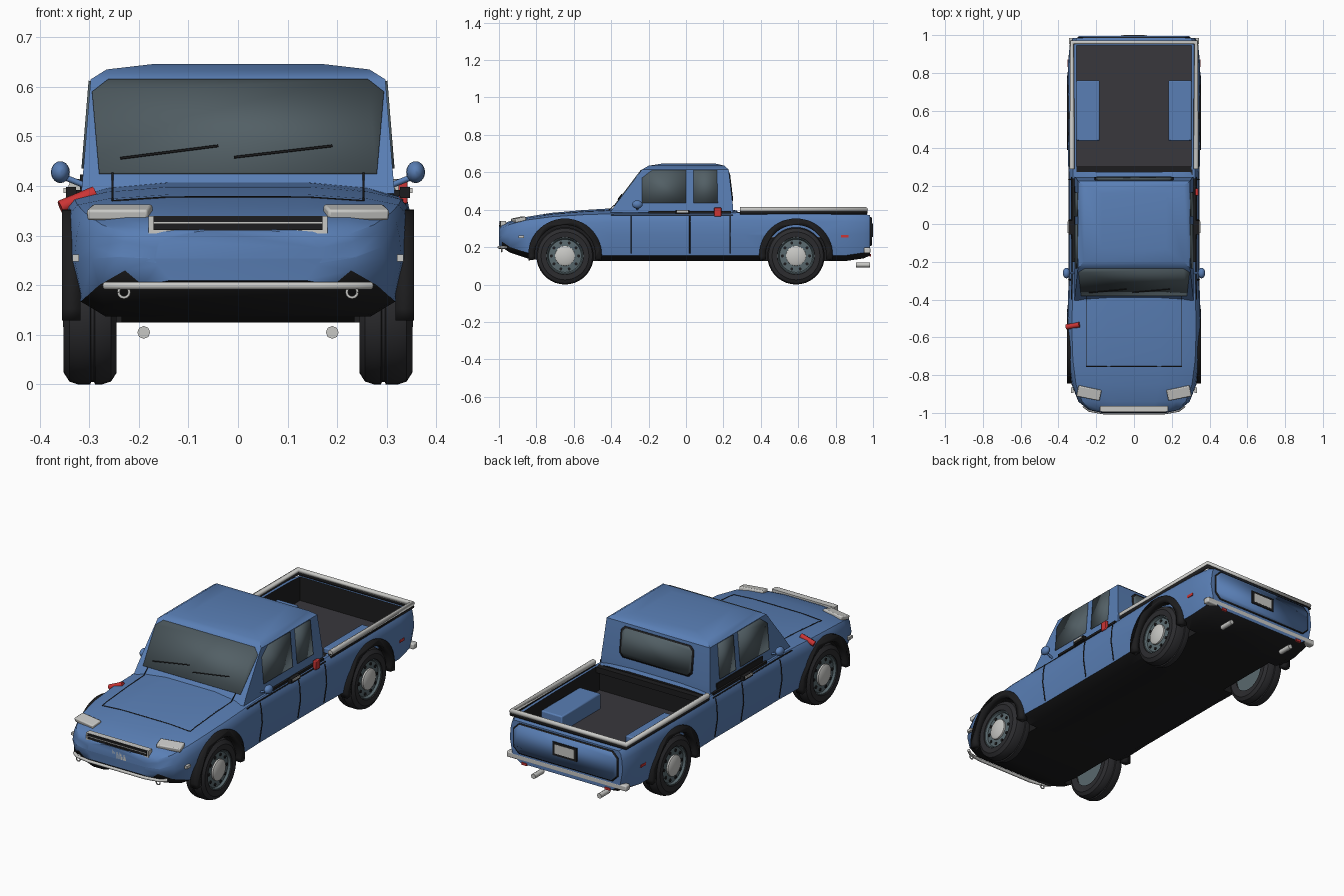
import bpy, bmesh, math
from mathutils import Vector, Matrix
from mathutils.bvhtree import BVHTree

if "Cube" in bpy.data.objects:
    bpy.data.objects.remove(bpy.data.objects["Cube"])


def material(name, r, g, b):
    m = bpy.data.materials.new(name)
    m.use_nodes = True
    m.diffuse_color = (r, g, b, 1)
    node = next(n for n in m.node_tree.nodes if n.type == 'BSDF_PRINCIPLED')
    node.inputs["Base Color"].default_value = (r, g, b, 1)
    return m


BLUE = material("blue paint", .1, .21, .46)
BLACK = material("black trim", .012, .012, .013)
FLOOR = material("bed liner", .04, .038, .045)
GLASS = material("tinted glass", .085, .115, .13)
CHROME = material("pale metal", .58, .58, .56)
RED = material("red", .6, .035, .035)
RIM = material("rim grey", .1, .14, .155)
TYRE = material("tyre rubber", .025, .025, .028)


def finish(name, bm, mats, mirror=False, solid=0, bevel=0):
    bmesh.ops.recalc_face_normals(bm, faces=bm.faces)
    me = bpy.data.meshes.new(name)
    bm.to_mesh(me)
    bm.free()
    ob = bpy.data.objects.new(name, me)
    bpy.context.collection.objects.link(ob)
    for m in mats if isinstance(mats, list) else [mats]:
        me.materials.append(m)
    if solid:
        s = ob.modifiers.new("thickness", 'SOLIDIFY')
        s.thickness, s.offset = solid, 0
    if bevel:
        b = ob.modifiers.new("bevel", 'BEVEL')
        b.width, b.segments = bevel, 2
    if mirror:
        ob.modifiers.new("mirror", 'MIRROR')
    return ob


def box(name, centre, size, mat, mirror=False, turn=(0, 0), bevel=0):
    bm = bmesh.new()
    m = (Matrix.Translation(centre) @ Matrix.Rotation(turn[1], 4, 'Z')
         @ Matrix.Rotation(turn[0], 4, 'X') @ Matrix.Diagonal((*size, 1)))
    bmesh.ops.create_cube(bm, size=1, matrix=m)
    return finish(name, bm, mat, mirror, bevel=bevel)


def plate(name, pts, mat, mirror=False, thick=.008):
    bm = bmesh.new()
    bm.faces.new([bm.verts.new(p) for p in pts])
    return finish(name, bm, mat, mirror, solid=thick)


def tube(name, paths, r, mat):
    cu = bpy.data.curves.new(name, 'CURVE')
    cu.dimensions, cu.bevel_depth, cu.bevel_resolution = '3D', r, 2
    cu.use_fill_caps = True
    for path in paths:
        sp = cu.splines.new('POLY')
        sp.points.add(len(path) - 1)
        for p, c in zip(sp.points, path):
            p.co = (*c, 1)
    cu.materials.append(mat)
    ob = bpy.data.objects.new(name, cu)
    bpy.context.collection.objects.link(ob)


def both(path):
    return [path, [(-p[0], p[1], p[2]) for p in path]]


def lathe(name, profile, y, z, mat):
    # Profile of (x, radius) turned round the axle
    bm = bmesh.new()
    vs = [bm.verts.new((x, y, z + r)) for x, r in profile]
    es = [bm.edges.new(e) for e in zip(vs, vs[1:])]
    bmesh.ops.spin(bm, geom=vs + es, cent=(0, y, z), axis=(1, 0, 0),
                   angle=math.tau, steps=36, use_duplicate=False)
    bmesh.ops.remove_doubles(bm, verts=bm.verts, dist=.0005)
    return finish(name, bm, mat, True)


def loft(rings):
    bm = bmesh.new()
    rows = [[bm.verts.new(p) for p in ring] for ring in rings]
    n = len(rows[0])
    for a, b in zip(rows, rows[1:]):
        for i in range(n):
            bm.faces.new((a[i], a[(i + 1) % n], b[(i + 1) % n], b[i]))
    bm.faces.new(rows[0])
    bm.faces.new(rows[-1])
    bmesh.ops.recalc_face_normals(bm, faces=bm.faces)
    return bm


def section(y, w, b, s, t):
    half = [(.8 * w, b), (.95 * w, b + .03), (w, b * .45 + s * .55), (.985 * w, s - .045),
            (.965 * w, s - .015), (.93 * w, s), (.75 * w, s * .4 + t * .6), (.4 * w, t)]
    return [(x, y, z) for x, z in half] + [(-x, y, z) for x, z in reversed(half)]


# Body shell: stations of y, half width, bottom, shoulder, crown
STATIONS = [(-1, .17, .21, .29, .31), (-.985, .24, .2, .303, .322), (-.94, .295, .17, .322, .34),
            (-.85, .33, .14, .345, .362), (-.72, .348, .125, .362, .383), (-.55, .354, .125, .373, .398),
            (-.4, .35, .125, .378, .407), (-.3, .346, .125, .38, .41), (.25, .346, .125, .383, .4),
            (.3, .348, .125, .385, .388), (.6, .354, .125, .385, .385), (.85, .35, .125, .382, .382),
            (.95, .34, .14, .377, .377), (.985, .325, .155, .37, .37)]
bm = loft([section(*s) for s in STATIONS])
for f in bm.faces:
    f.material_index = 1 if f.normal.z < -.3 else 0
body = finish("body_shell", bm, [BLUE, BLACK])

# Wheel wells and open bed
AXLES, HUB_Z = (-.647, .588), .153
cutters = [box("bed_cutter", (0, .61, .5), (.61, .67, .5), [BLUE, BLACK])]
for side in (-1, 1):
    for y in AXLES:
        bm = bmesh.new()
        m = Matrix.Translation((side * .335, y, HUB_Z)) @ Matrix.Rotation(math.pi / 2, 4, 'Y')
        bmesh.ops.create_cone(bm, cap_ends=True, segments=40, radius1=.178, radius2=.178, depth=.2, matrix=m)
        cutters.append(finish("well_cutter", bm, [BLUE, BLACK]))
bpy.context.view_layer.objects.active = body
for c in cutters:
    for p in c.data.polygons:
        p.material_index = 1
    mod = body.modifiers.new("cut", 'BOOLEAN')
    mod.operation, mod.solver, mod.object = 'DIFFERENCE', 'EXACT', c
    bpy.ops.object.modifier_apply(modifier=mod.name)
    bpy.data.objects.remove(c)

# Cab: rings of z, front y, rear y, half width
CAB = [(.385, -.405, .25, .316), (.43, -.375, .25, .312), (.615, -.235, .228, .297),
       (.635, -.2, .205, .265), (.646, -.13, .16, .17)]
cab = finish("cab", loft([[(w, f, z), (w, r, z), (-w, r, z), (-w, f, z)] for z, f, r, w in CAB]), BLUE)


def on_cab(z):
    k = (z - .43) / .185
    return -.375 + .14 * k, .25 - .022 * k, .312 - .015 * k


def side_glass(name, pts):
    plate(name, [(on_cab(z)[2], y, z) for y, z in pts], GLASS, True)


side_glass("front_side_window", [(-.235, .435), (0, .435), (0, .612), (-.18, .612), (-.235, .57)])
side_glass("rear_side_window", [(.04, .435), (.17, .435), (.165, .612), (.04, .612)])
plate("windshield", [(x, on_cab(z)[0], z) for x, z in
                     [(-.28, .425), (.28, .425), (.294, .588), (.262, .613), (-.262, .613), (-.294, .588)]], GLASS)


def rounded(w, z0, z1, c, place):
    q = [(w - c, z0), (w, z0 + c), (w, z1 - c), (w - c, z1)]
    return [place(x, z) for x, z in q + [(-x, z) for x, z in reversed(q)]]


plate("rear_window_seal", rounded(.21, .445, .6, .02, lambda x, z: (x, on_cab(z)[1], z)), BLACK, thick=.006)
plate("rear_window", rounded(.2, .453, .592, .018, lambda x, z: (x, on_cab(z)[1] + .001, z)), GLASS)

# Surface finders for seams
trees = [BVHTree.FromPolygons([v.co for v in o.data.vertices], [p.vertices for p in o.data.polygons])
         for o in (body, cab)]


def top_at(x, y):
    hits = [t.ray_cast(Vector((x, y, 2)), Vector((0, 0, -1)))[0] for t in trees]
    return (x, y, max(h.z for h in hits if h))


def side_at(y, z):
    hit = trees[0].ray_cast(Vector((2, y, z)), Vector((-1, 0, 0)))[0]
    return (hit.x if hit else .34, y, z)


# Hood, door and belt seams
edge = [top_at(.253, -.755 + .0425 * i) for i in range(11)]
front = [top_at(.253 - .0506 * i, -.755) for i in range(11)]
tube("hood_seam", both(edge) + [front], .0022, BLACK)
seams = []
for y in (-.295, .02, .235):
    seams += both([side_at(y, .165 + .02 * i) for i in range(11)])
tube("door_seams", seams, .003, BLACK)
tube("belt_seam", both([side_at(-.4 + .065 * i, .372) for i in range(11)]), .003, BLACK)
box("shoulder_gap", (.32, .02, .386), (.014, .44, .012), BLACK, True)
box("right_door_gap", (-.314, .01, .408), (.008, .38, .03), BLACK)

# Wheels and arches
for label, y in zip(("front", "rear"), AXLES):
    lathe(label + "_tyre", [(.25, .095), (.245, .13), (.256, .147), (.275, .153), (.288, .153), (.29, .148),
                            (.296, .148), (.298, .153), (.322, .153), (.34, .147), (.352, .128), (.35, .1),
                            (.335, .095)], y, HUB_Z, TYRE)
    lathe(label + "_rim", [(.26, 0), (.26, .1), (.345, .1), (.345, .094), (.334, .088), (.338, .05), (.338, 0)],
          y, HUB_Z, RIM)
    lathe(label + "_hub_cap", [(.33, .054), (.346, .053), (.352, .042), (.354, 0)], y, HUB_Z, CHROME)
    for i in range(10):
        a = math.tau * i / 10
        lathe(label + "_rim_hole", [(.33, .008), (.339, .008), (.339, 0)],
              y + .073 * math.cos(a), HUB_Z + .073 * math.sin(a), BLACK)
    arc = [math.radians(-8 + 196 * i / 28) for i in range(29)]
    ring = [(r, a) for r, seq in ((.197, arc), (.162, arc[::-1])) for a in seq]
    plate(label + "_arch_flare", [(.336, y + r * math.cos(a), HUB_Z + .003 + r * math.sin(a)) for r, a in ring],
          BLACK, True, thick=.038)

# Bed fittings
box("bed_floor", (0, .61, .25), (.608, .668, .008), FLOOR)
box("bed_wheel_box", (.243, .6, .29), (.122, .32, .085), BLUE, True, bevel=.006)
box("bed_front_ledge", (0, .282, .37), (.62, .045, .03), BLACK)
for name, z, r, mat in (("bed_rail", .4, .014, CHROME), ("bed_rail_seal", .385, .012, BLACK)):
    tube(name, [[(-.328, .29, z), (-.328, .962, z), (.328, .962, z), (.328, .29, z)]], r, mat)

# Tailgate, rear bumper and exhausts
plate("tailgate_gap", rounded(.3, .205, .362, .03, lambda x, z: (x, .987, z)), BLACK)
plate("tailgate", rounded(.294, .211, .356, .028, lambda x, z: (x, .99, z)), BLUE)
box("rear_plate_frame", (0, .994, .29), (.14, .01, .07), BLACK)
box("rear_plate", (0, .997, .29), (.112, .006, .048), CHROME)
box("rear_bumper", (0, .968, .182), (.69, .035, .03), CHROME, bevel=.006)
tube("exhausts", both([(.19, .91, .105), (.19, .985, .105)]), .013, CHROME)
box("rear_reflector", (.24, .985, .157), (.03, .01, .012), RED, True)
box("rear_side_marker", (.345, .85, .258), (.012, .04, .014), RED, True)
box("front_side_marker", (.327, -.88, .255), (.014, .03, .014), CHROME, True)

# Nose
box("headlight", (.238, -.895, .347), (.125, .058, .022), CHROME, True, turn=(.2, .2), bevel=.005)
box("grille_frame", (0, -.978, .322), (.36, .03, .036), CHROME)
box("grille", (0, -.981, .325), (.34, .032, .028), BLACK)
box("grille_bar", (0, -.982, .326), (.34, .034, .003), CHROME)
box("front_plate_frame", (0, -.993, .283), (.136, .012, .068), BLACK)
box("front_plate", (0, -.997, .281), (.11, .006, .05), CHROME)
tube("front_bumper", [[(-.268, -.962, .199), (-.235, -.987, .199), (-.16, -1, .199), (.16, -1, .199),
                       (.235, -.987, .199), (.268, -.962, .199)]], .008, CHROME)
hook = [(.23 + .011 * math.cos(a), -.985, .186 + .011 * math.sin(a)) for a in [math.tau * i / 12 for i in range(13)]]
tube("tow_hooks", both(hook), .003, CHROME)

# Mirrors, handles, wipers and red fittings
bm = bmesh.new()
bmesh.ops.create_uvsphere(bm, u_segments=16, v_segments=10, radius=1, matrix=Matrix.Translation(
    (.358, -.26, .428)) @ Matrix.Diagonal((.019, .028, .022, 1)))
finish("mirror_shell", bm, BLUE, True)
tube("mirror_stalk", both([(.31, -.26, .402), (.35, -.26, .418)]), .006, BLUE)
box("door_handle_base", (.337, -.018, .387), (.02, .075, .022), BLACK, True)
box("door_handle", (.344, -.018, .391), (.016, .06, .01), CHROME, True)
tube("wipers", [[(x, on_cab(z)[0] - .008, z) for x, z in pair] for pair in
                (((-.237, .456), (-.04, .481)), ((-.008, .458), (.19, .481)))], .0025, BLACK)
tube("red_hood_cylinder", [[(-.358, -.545, .357), (-.288, -.533, .386)]], .014, RED)
box("red_side_can", (.333, .17, .388), (.018, .038, .048), RED, bevel=.004)

# Smooth shading with sharp creases
bpy.ops.object.select_all(action='DESELECT')
for ob in bpy.context.collection.objects:
    if ob.type == 'MESH':
        ob.select_set(True)
bpy.context.view_layer.objects.active = body
bpy.ops.object.shade_smooth_by_angle(angle=math.radians(32))
